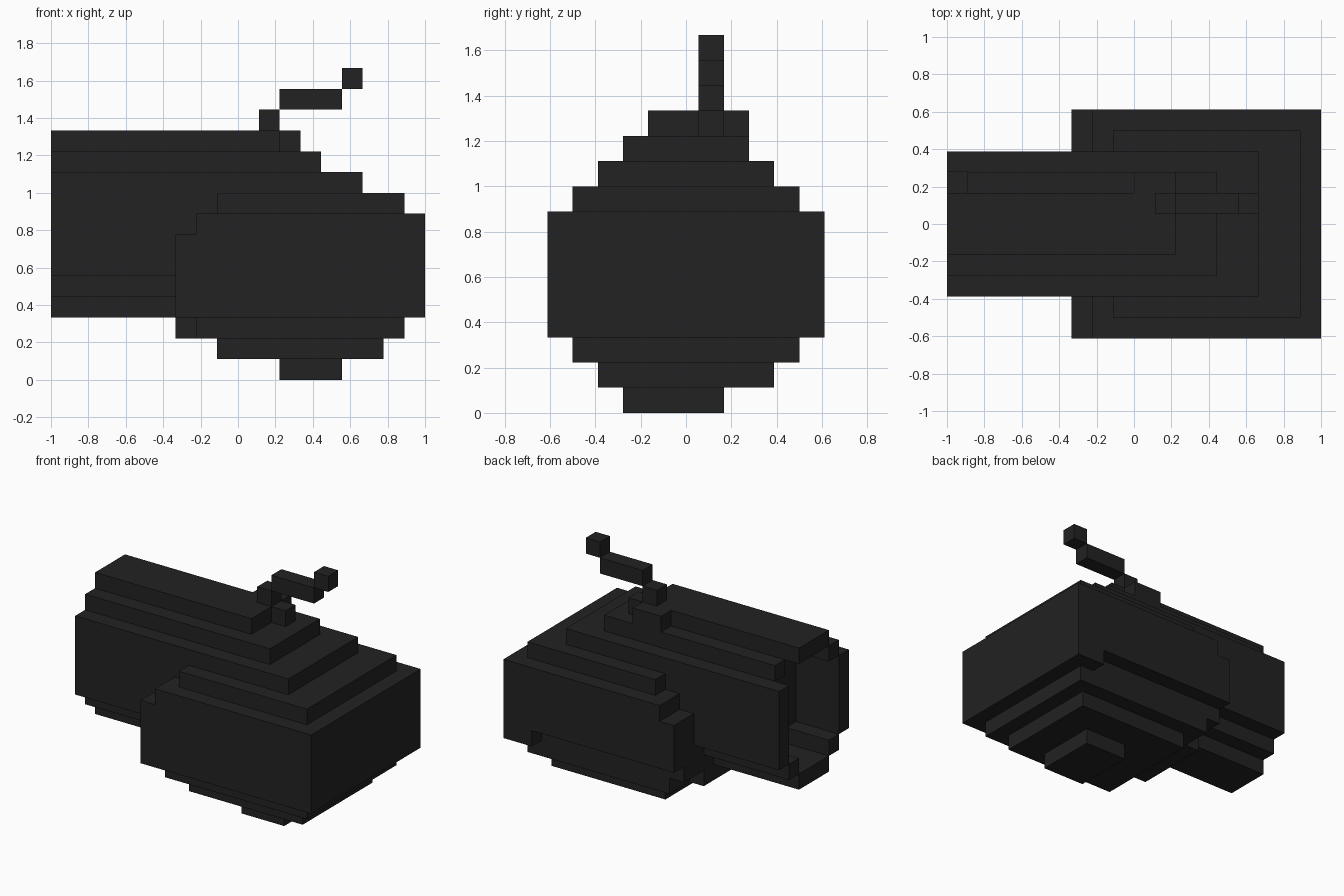
import bpy, bmesh, math
from mathutils import Vector

if "Cube" in bpy.data.objects:
    bpy.data.objects.remove(bpy.data.objects["Cube"])

U = 1 / 9  # block size
ORIGIN = Vector((-1, -11 / 18, 0))

mat = bpy.data.materials.new("charcoal black")
mat.diffuse_color = (0.016, 0.016, 0.016, 1)
mat.use_nodes = True
mat.node_tree.nodes["Principled BSDF"].inputs["Base Color"].default_value = mat.diffuse_color


def cells(i0, i1, j0, j1, k0, k1):
    """Grid cells of a box, in block units along x, y, z."""
    return {(i, j, k) for i in range(i0, i1) for j in range(j0, j1) for k in range(k0, k1)}


def union(boxes):
    return set().union(*(cells(*b) for b in boxes))


def build(name, filled, solid):
    """Make a mesh from the exposed sides of the filled cells."""
    bm = bmesh.new()
    for c in filled:
        for axis in range(3):
            for s in (0, 1):
                n = list(c)
                n[axis] += 2 * s - 1
                if tuple(n) in solid:
                    continue
                a, b = (axis + 1) % 3, (axis + 2) % 3
                quad = []
                for da, db in ((0, 0), (1, 0), (1, 1), (0, 1)):
                    p = list(c)
                    p[axis] += s
                    p[a] += da
                    p[b] += db
                    quad.append(bm.verts.new(ORIGIN + Vector(p) * U))
                bm.faces.new(quad if s else quad[::-1])
    bmesh.ops.remove_doubles(bm, verts=bm.verts, dist=1e-4)
    bmesh.ops.dissolve_limit(bm, angle_limit=math.radians(1), verts=bm.verts, edges=bm.edges)
    me = bpy.data.meshes.new(name)
    bm.to_mesh(me)
    bm.free()
    me.materials.append(mat)
    bpy.context.collection.objects.link(bpy.data.objects.new(name, me))


# Stepped bulb, wide in the middle
bulb = union([
    (11, 14, 3, 7, 0, 1),
    (8, 16, 2, 9, 1, 2),
    (7, 17, 1, 10, 2, 3),
    (6, 7, 3, 8, 2, 3),
    (6, 18, 0, 11, 3, 7),
    (7, 18, 0, 11, 7, 8),
    (8, 17, 1, 10, 8, 9),
])
bulb -= cells(6, 16, 10, 11, 3, 4)  # notch along the back lower edge

# Round-topped neck running into the bulb
neck = union([
    (0, 7, 4, 7, 3, 4),
    (0, 7, 3, 8, 4, 5),
    (0, 8, 2, 9, 5, 9),
    (0, 15, 2, 9, 9, 10),
    (0, 13, 3, 8, 10, 11),
    (0, 11, 4, 7, 11, 12),
    (9, 11, 7, 8, 11, 12),
    (11, 12, 6, 7, 11, 12),
])
neck -= union([(0, 3, 3, 8, 5, 10), (0, 3, 4, 7, 4, 5), (0, 3, 4, 7, 10, 11)])  # open mouth
neck -= cells(0, 1, 7, 8, 10, 11)  # chipped rim
neck -= bulb

# Thin crooked stem on top
stem = union([(10, 11, 6, 7, 12, 13), (11, 14, 6, 7, 13, 14), (14, 15, 6, 7, 14, 15)])

solid = bulb | neck | stem
for name, part in (("bulb", bulb), ("neck", neck), ("stem", stem)):
    build(name, part, solid)
